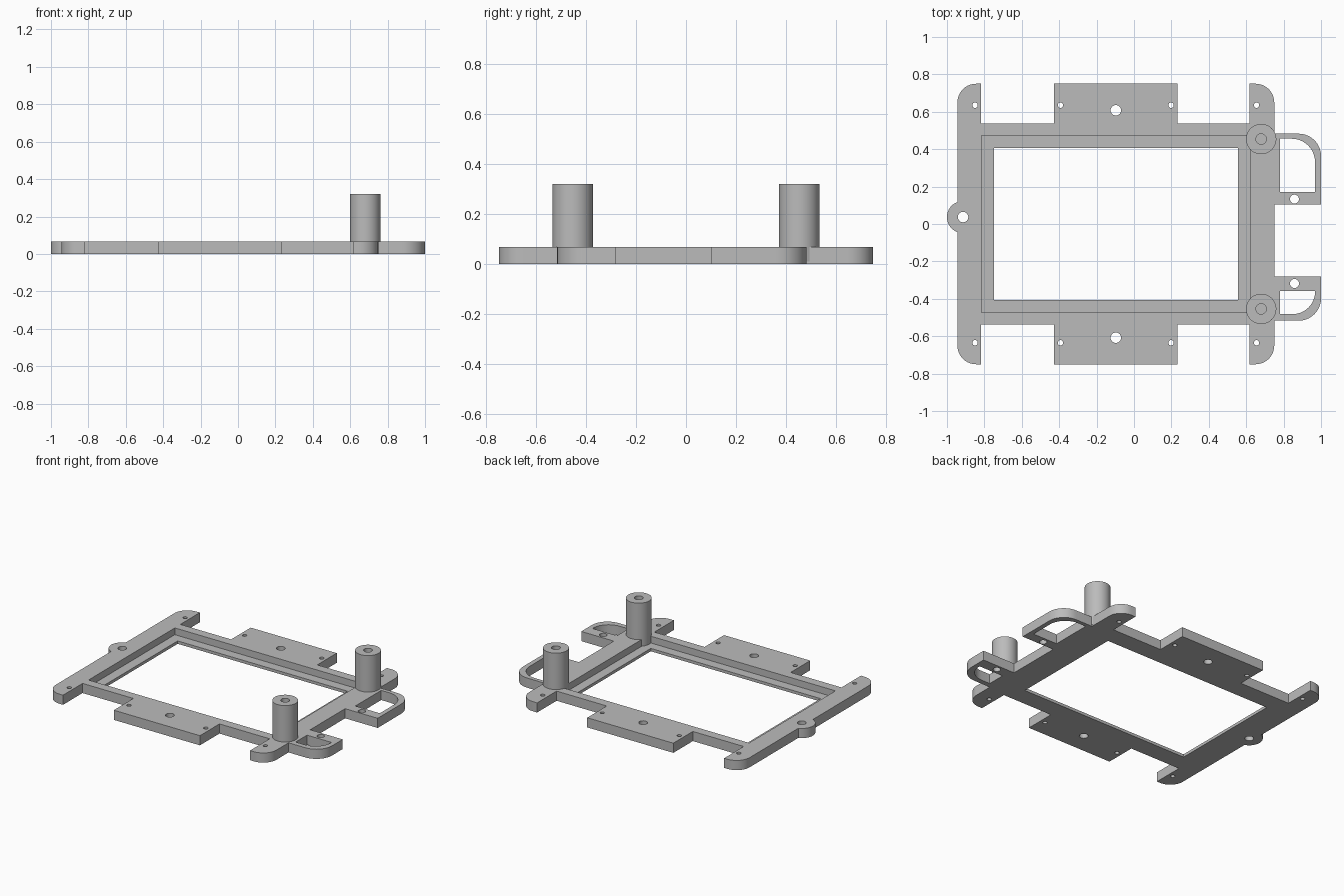
import bpy, bmesh, math
from mathutils import Vector

cube = bpy.data.objects.get("Cube")
if cube:
    bpy.data.objects.remove(cube, do_unlink=True)

THICK, LEDGE, TOP = 0.067, 0.02, 0.32

grey = bpy.data.materials.new("plain_grey")
grey.use_nodes = True
grey.diffuse_color = (0.5, 0.5, 0.5, 1)
grey.node_tree.nodes["Principled BSDF"].inputs["Base Color"].default_value = (0.5, 0.5, 0.5, 1)


def rounded(points, steps=10):
    """Outline from (x, y, radius) corners; all corners are right angles."""
    out = []
    for i, (x, y, r) in enumerate(points):
        p = Vector((x, y))
        if not r:
            out.append(p)
            continue
        a = (Vector(points[i - 1][:2]) - p).normalized() * r
        b = (Vector(points[(i + 1) % len(points)][:2]) - p).normalized() * r
        for k in range(steps + 1):
            t = math.pi / 2 * k / steps
            out.append(p + a * (1 - math.sin(t)) + b * (1 - math.cos(t)))
    return out


def circle(x, y, r, n=32, start=0.0, sweep=math.tau):
    full = sweep == math.tau
    return [Vector((x + r * math.cos(start + sweep * k / (n if full else n - 1)),
                    y + r * math.sin(start + sweep * k / (n if full else n - 1))))
            for k in range(n)]


def rect(x0, x1, y0, y1, r_top=0, r_bottom=0):
    """Rectangle whose right-hand corners may be rounded."""
    return rounded([(x0, y0, 0), (x1, y0, r_bottom), (x1, y1, r_top), (x0, y1, 0)])


def prisms(name, outlines, z0, z1):
    bm = bmesh.new()
    for outline in outlines:
        face = bm.faces.new([bm.verts.new((p.x, p.y, z0)) for p in outline])
        ext = bmesh.ops.extrude_face_region(bm, geom=[face])["geom"]
        for v in ext:
            if isinstance(v, bmesh.types.BMVert):
                v.co.z = z1
    bmesh.ops.recalc_face_normals(bm, faces=bm.faces)
    mesh = bpy.data.meshes.new(name)
    bm.to_mesh(mesh)
    bm.free()
    mesh.materials.append(grey)
    obj = bpy.data.objects.new(name, mesh)
    bpy.context.collection.objects.link(obj)
    return obj


def cut(obj, cutter):
    cutter.hide_render = True
    mod = obj.modifiers.new("cut", 'BOOLEAN')
    mod.operation, mod.solver, mod.object = 'DIFFERENCE', 'EXACT', cutter
    bpy.context.view_layer.objects.active = obj
    bpy.ops.object.modifier_apply(modifier=mod.name)
    bpy.data.objects.remove(cutter, do_unlink=True)


def smooth(obj):
    bpy.ops.object.select_all(action='DESELECT')
    obj.select_set(True)
    bpy.context.view_layer.objects.active = obj
    bpy.ops.object.shade_smooth_by_angle(angle=math.radians(30))


# Plate outline: the back edge is mirrored for the front edge
back_edge = [(-0.944, 0.75, 0.1), (-0.818, 0.75, 0), (-0.818, 0.536, 0), (-0.428, 0.536, 0),
             (-0.428, 0.75, 0), (0.233, 0.75, 0), (0.233, 0.536, 0), (0.618, 0.536, 0),
             (0.618, 0.75, 0), (0.75, 0.75, 0.1)]
right_loops = [(0.75, 0.483, 0), (1, 0.483, 0.12), (1, 0.103, 0), (0.75, 0.103, 0),
               (0.75, -0.28, 0), (1, -0.28, 0), (1, -0.517, 0.12), (0.75, -0.517, 0)]
front_edge = [(x, -y, r) for x, y, r in reversed(back_edge)]
outline = rounded(back_edge + right_loops + front_edge)

# Round ear on the left bar
ear = math.acos(-0.03 / 0.086)
outline += circle(-0.914, 0.037, 0.086, 24, -ear, 2 * ear - math.tau)
plate = prisms("mounting_frame", [outline], 0, THICK)

# Screen opening, loop windows and screw holes
holes = [rect(-0.748, 0.555, -0.407, 0.407),
         rect(0.78, 0.968, 0.172, 0.456, r_top=0.125),
         rect(0.78, 0.968, -0.482, -0.357, r_bottom=0.12),
         circle(-0.914, 0.037, 0.028),
         circle(0.858, 0.133, 0.024), circle(0.858, -0.318, 0.024)]
for side in (1, -1):
    holes.append(circle(-0.097, side * 0.608, 0.028))
    for x in (-0.85, -0.393, 0.198, 0.655):
        holes.append(circle(x, side * 0.635, 0.0145, 20))
cut(plate, prisms("hole_cutter", holes, -0.1, 0.2))

# Stepped recess around the opening
cut(plate, prisms("recess_cutter", [rect(-0.816, 0.62, -0.473, 0.473)], LEDGE, 0.2))
smooth(plate)

# Standing bosses with blind screw bores
for name, y in (("back_boss", 0.454), ("front_boss", -0.454)):
    boss = prisms(name, [circle(0.68, y, 0.081, 48)], LEDGE / 2, TOP)
    cut(boss, prisms("bore_cutter", [circle(0.68, y, 0.028)], THICK + 0.003, 0.5))
    smooth(boss)
